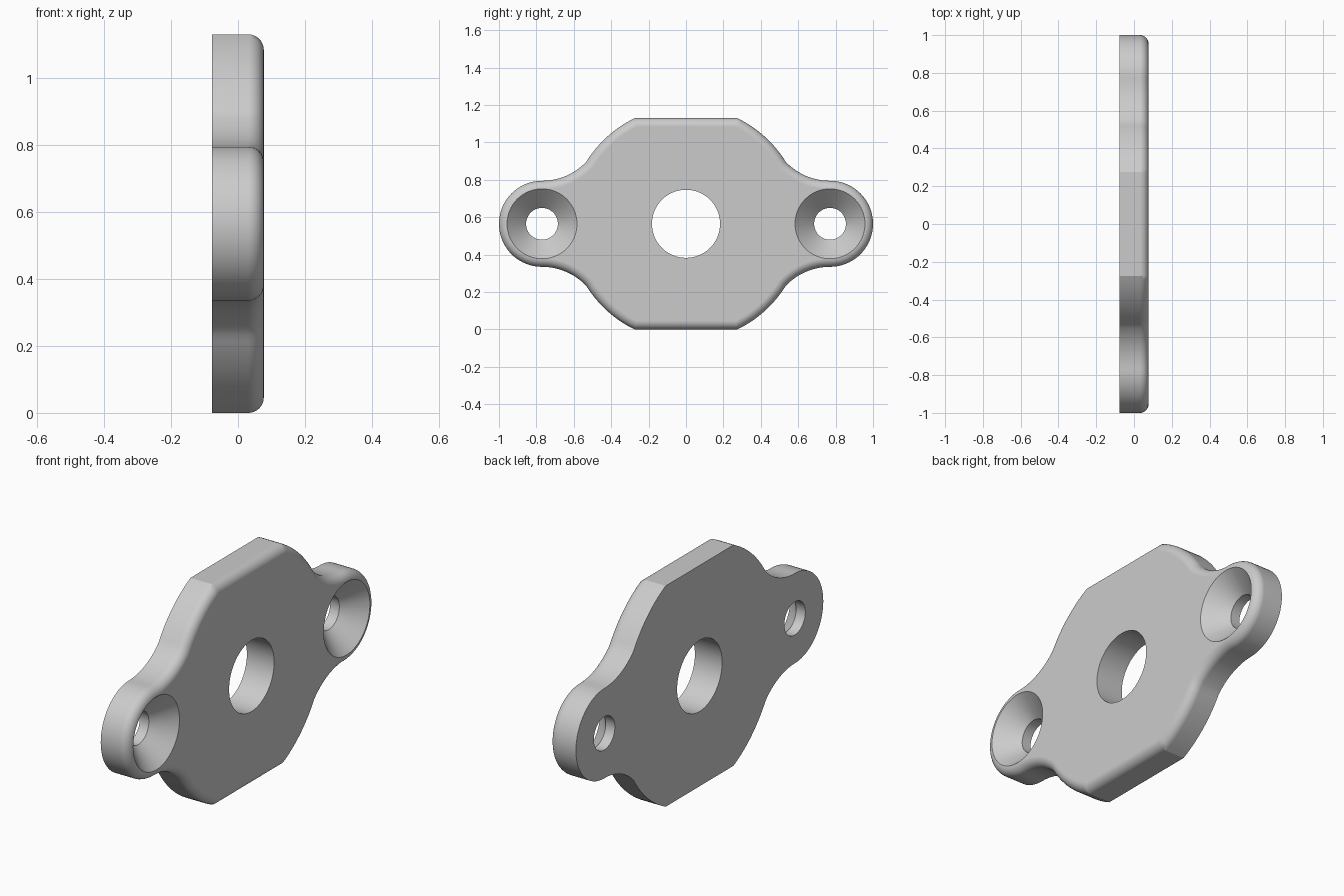
import bpy, bmesh
from math import sin, cos, pi, asin, acos, atan2, hypot

if "Cube" in bpy.data.objects:
    bpy.data.objects.remove(bpy.data.objects["Cube"], do_unlink=True)

HALF_T = 0.077           # half the plate thickness
MID = 0.565              # height of the plate centre
EAR_Y, EAR_R = 0.77, 0.23
BODY_R = 0.628
NECK_R = 0.327
ROUND = 0.046            # edge rounding on the +x side

metal = bpy.data.materials.new("light grey metal")
metal.use_nodes = True
GREY = (0.6, 0.6, 0.6, 1)
metal.diffuse_color = GREY
metal.node_tree.nodes["Principled BSDF"].inputs["Base Color"].default_value = GREY


def arc(cy, cz, r, a, b, n):
    return [(cy + r * cos(a + (b - a) * i / n), cz + r * sin(a + (b - a) * i / n))
            for i in range(n + 1)]


def outline(d):
    """Plate outline moved inwards by d: ear, concave neck, body arc, mirrored twice."""
    ear, neck, body = EAR_R - d, NECK_R + d, BODY_R - d
    neck_z = EAR_R + NECK_R
    dist, tilt = hypot(EAR_Y, neck_z), atan2(neck_z, EAR_Y)
    join = tilt - acos((dist**2 + body**2 - neck**2) / (2 * dist * body))
    jy, jz = body * cos(join), body * sin(join)
    neck_end = atan2(jz - neck_z, jy - EAR_Y) % (2 * pi)
    quarter = arc(EAR_Y, 0, ear, 0, pi / 2, 20)
    quarter += arc(EAR_Y, neck_z, neck, 1.5 * pi, neck_end, 12)[1:]
    quarter += arc(0, 0, body, join, asin((MID - d) / body), 14)[1:]
    half = quarter + [(-y, z) for y, z in reversed(quarter)]
    return half + [(y, -z) for y, z in reversed(half[1:-1])]


def new_object(name, bm):
    bmesh.ops.recalc_face_normals(bm, faces=bm.faces)
    mesh = bpy.data.meshes.new(name)
    bm.to_mesh(mesh)
    bm.free()
    mesh.materials.append(metal)
    obj = bpy.data.objects.new(name, mesh)
    bpy.context.collection.objects.link(obj)
    return obj


def loft(name, rings):
    """Skin a list of (x, outline points) rings and cap both ends."""
    bm = bmesh.new()
    loops = [[bm.verts.new((x, y, z + MID)) for y, z in pts] for x, pts in rings]
    for a, b in zip(loops, loops[1:]):
        for i in range(len(a)):
            j = (i + 1) % len(a)
            bm.faces.new((a[i], a[j], b[j], b[i]))
    bm.faces.new(loops[0])
    bm.faces.new(loops[-1])
    return new_object(name, bm)


def hole(name, y, profile):
    """Turned cutter along x from (x, radius) pairs."""
    return loft(name, [(x, arc(y, 0, r, 0, 2 * pi, 64)[:-1]) for x, r in profile])


# Plate with one rounded outer edge
rings = [(-HALF_T, outline(0))]
for i in range(9):
    a = i / 8 * pi / 2
    rings.append((HALF_T - ROUND + ROUND * sin(a), outline(ROUND * (1 - cos(a)))))
plate = loft("mounting_plate", rings)

# Central bore and two countersunk screw holes
sink = [(-0.2, 0.085), (-0.025, 0.085), (HALF_T, 0.187), (0.177, 0.287)]
cutters = [hole("bore_cutter", 0, [(-0.2, 0.182), (0.2, 0.182)]),
           hole("left_screw_cutter", -EAR_Y, sink),
           hole("right_screw_cutter", EAR_Y, sink)]

bpy.context.view_layer.objects.active = plate
plate.select_set(True)
for cutter in cutters:
    mod = plate.modifiers.new("cut", 'BOOLEAN')
    mod.operation = 'DIFFERENCE'
    mod.solver = 'EXACT'
    mod.object = cutter
    bpy.ops.object.modifier_apply(modifier=mod.name)
    bpy.data.objects.remove(cutter, do_unlink=True)

# Smooth curves, crisp hole rims and corners
bpy.ops.object.shade_smooth_by_angle(angle=0.45)
weighted = plate.modifiers.new("even shading", 'WEIGHTED_NORMAL')
weighted.keep_sharp = True
